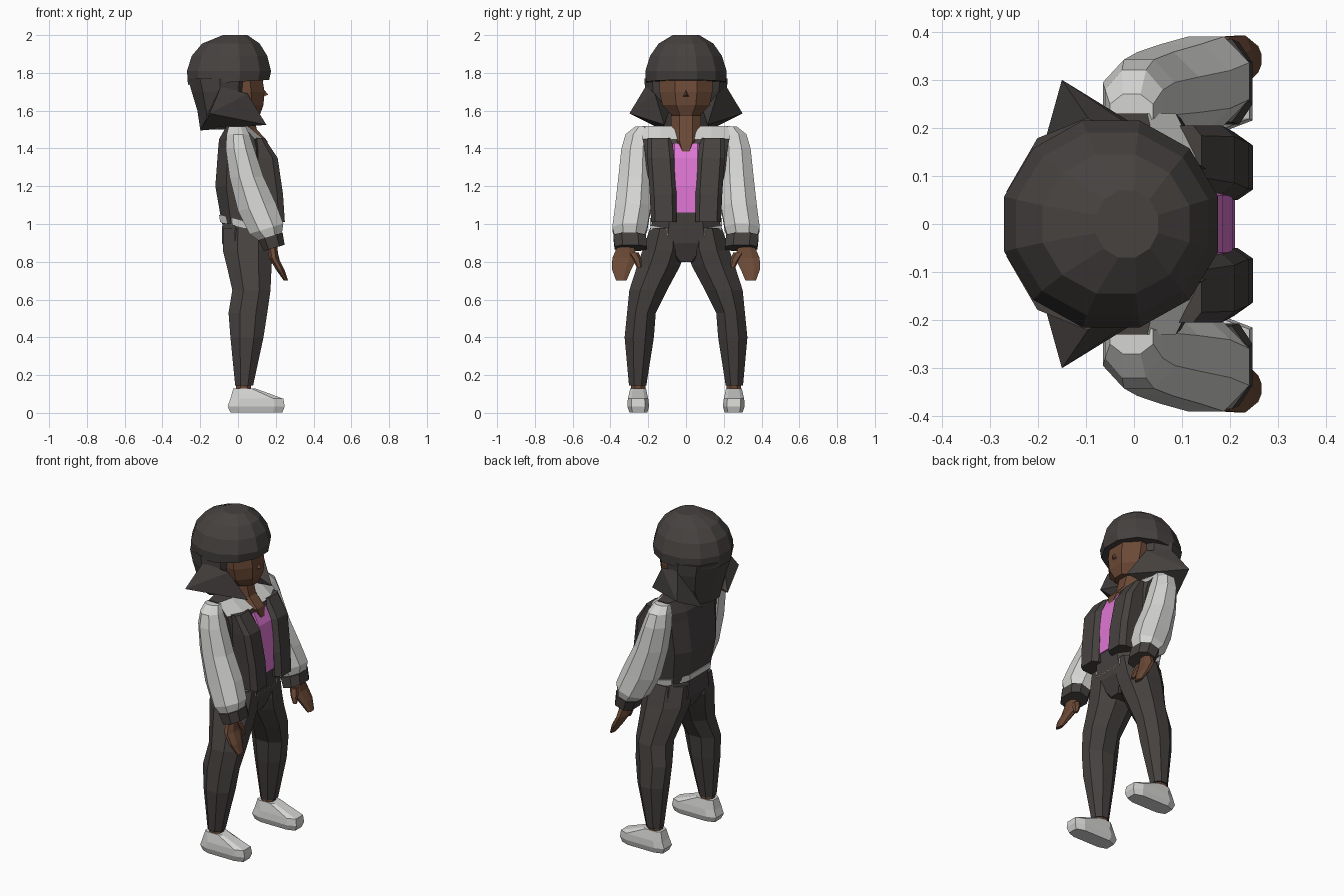
import bpy, bmesh, math


def colour(name, rgb):
    m = bpy.data.materials.new(name)
    m.diffuse_color = (*rgb, 1)
    return m


CHARCOAL = colour("charcoal", (0.061, 0.054, 0.051))
LIGHT = colour("light_grey", (0.66, 0.66, 0.645))
SKIN = colour("brown_skin", (0.147, 0.067, 0.037))
PINK = colour("pink", (0.73, 0.18, 0.65))


def finish(name, bm, mats):
    bmesh.ops.recalc_face_normals(bm, faces=bm.faces[:])
    me = bpy.data.meshes.new(name)
    bm.to_mesh(me)
    bm.free()
    for m in mats:
        me.materials.append(m)
    ob = bpy.data.objects.new(name, me)
    bpy.context.collection.objects.link(ob)
    return ob


def mirror(ob):
    # the figure faces +x, so its sides mirror across y
    mod = ob.modifiers.new("mirror", 'MIRROR')
    mod.use_axis = (False, True, False)
    return ob


def loft(name, rings, mat, n=8, p=1.0, pair=False, extra=None):
    """Rings are (x0, x1, y0, y1, z, slope); p below 1 squares the section."""
    bm = bmesh.new()
    loops = []
    top = abs(math.cos(math.pi / n)) ** p
    for r in rings:
        x0, x1, y0, y1, z = r[:5]
        slope = r[5] if len(r) > 5 else 0
        loop = []
        for i in range(n):
            a = 2 * math.pi * (i + 0.5) / n
            c, s = math.cos(a), math.sin(a)
            u = math.copysign(abs(c) ** p, c) / top
            v = math.copysign(abs(s) ** p, s) / top
            dx = u * (x1 - x0) / 2
            loop.append(bm.verts.new(((x0 + x1) / 2 + dx,
                                      (y0 + y1) / 2 + v * (y1 - y0) / 2, z + slope * dx)))
        loops.append(loop)
    for a, b in zip(loops, loops[1:]):
        for i in range(n):
            j = (i + 1) % n
            bm.faces.new((a[i], a[j], b[j], b[i]))
    bm.faces.new(loops[0])
    bm.faces.new(loops[-1])
    ob = finish(name, bm, [mat] + ([extra] if extra else []))
    return mirror(ob) if pair else ob


def centred(rows):
    return [(x0, x1, -y, y, z, *s) for x0, x1, y, z, *s in rows]


def hull(name, pts, mat, pair=False):
    bm = bmesh.new()
    for q in pts:
        bm.verts.new(q)
    bmesh.ops.convex_hull(bm, input=bm.verts[:])
    ob = finish(name, bm, [mat])
    return mirror(ob) if pair else ob


# Hair: rounded cap, hanging back and flared side points
loft("hair_cap", centred([
    (-0.08, 0.05, 0.07, 2.0), (-0.19, 0.115, 0.145, 1.955), (-0.245, 0.155, 0.19, 1.89),
    (-0.27, 0.175, 0.215, 1.81), (-0.265, 0.165, 0.212, 1.75, 0.06)]), CHARCOAL, n=12)
loft("hair_back", centred([
    (-0.265, 0.07, 0.21, 1.77), (-0.245, 0.06, 0.205, 1.7),
    (-0.215, 0.03, 0.18, 1.6), (-0.2, 0.0, 0.13, 1.5)]), CHARCOAL, n=10)
hull("hair_flare", [(-0.15, 0.3, 1.585), (-0.09, 0.212, 1.73), (0.15, 0.115, 1.525),
                    (-0.2, 0.12, 1.495), (0.05, 0.165, 1.69), (0.0, 0.09, 1.6)],
     CHARCOAL, pair=True)

# Head, nose and neck
loft("head", centred([
    (-0.1, 0.125, 0.14, 1.8), (-0.1, 0.14, 0.14, 1.7), (-0.08, 0.135, 0.125, 1.63),
    (-0.05, 0.115, 0.075, 1.575)]), SKIN)
hull("nose", [(0.13, 0, 1.72), (0.13, 0.022, 1.672), (0.13, -0.022, 1.672),
              (0.16, 0, 1.685)], SKIN)
loft("neck", centred([
    (-0.06, 0.07, 0.08, 1.62), (-0.06, 0.1, 0.08, 1.5), (-0.05, 0.155, 0.085, 1.44),
    (-0.05, 0.17, 0.04, 1.38)]), SKIN)

# Jacket body with pale front shoulder slopes
jacket = loft("jacket_body", centred([
    (-0.085, 0.15, 0.18, 1.0), (-0.12, 0.16, 0.2, 1.2), (-0.105, 0.15, 0.22, 1.4),
    (-0.1, 0.135, 0.23, 1.45), (-0.06, 0.05, 0.23, 1.52)]),
    CHARCOAL, p=0.6, extra=LIGHT)
for f in jacket.data.polygons:
    if f.center.z > 1.46 and f.normal.x > 0.2:
        f.material_index = 1
loft("jacket_front", [
    (0.05, 0.248, 0.05, 0.185, 1.01), (0.05, 0.238, 0.05, 0.192, 1.16),
    (0.04, 0.21, 0.062, 0.205, 1.35), (0.04, 0.14, 0.075, 0.205, 1.455)],
    CHARCOAL, p=0.45, pair=True)
loft("jacket_hem", centred([
    (-0.095, 0.19, 0.185, 0.975, -0.25), (-0.1, 0.19, 0.19, 1.012, -0.25)]), LIGHT, p=0.7)
loft("shirt", centred([
    (0.0, 0.21, 0.085, 1.06), (0.0, 0.205, 0.085, 1.2), (0.0, 0.185, 0.085, 1.35),
    (0.0, 0.15, 0.085, 1.425)]), PINK, p=0.4)

# Sleeves, cuffs, hands
loft("sleeve", [
    (-0.05, 0.04, 0.2, 0.27, 1.515), (-0.06, 0.06, 0.18, 0.32, 1.475),
    (-0.065, 0.085, 0.18, 0.342, 1.4), (-0.045, 0.135, 0.18, 0.358, 1.25),
    (0.0, 0.2, 0.185, 0.375, 1.09, 0.2), (0.06, 0.24, 0.205, 0.39, 0.975, 0.3),
    (0.11, 0.232, 0.22, 0.378, 0.93, 0.3)], LIGHT, pair=True)
loft("cuff", [
    (0.108, 0.236, 0.212, 0.385, 0.935, 0.3), (0.135, 0.247, 0.207, 0.378, 0.873, 0.3)],
    CHARCOAL, p=0.8, pair=True)
loft("hand", [
    (0.15, 0.205, 0.28, 0.355, 0.9), (0.165, 0.215, 0.26, 0.39, 0.82),
    (0.2, 0.245, 0.29, 0.392, 0.76), (0.243, 0.265, 0.315, 0.37, 0.7)], SKIN, pair=True)
loft("thumb", [
    (0.165, 0.21, 0.255, 0.31, 0.85), (0.185, 0.22, 0.238, 0.28, 0.81),
    (0.205, 0.225, 0.236, 0.258, 0.77)], SKIN, n=6, pair=True)

# Trousers: hips and two legs
loft("hips", centred([
    (-0.07, 0.205, 0.165, 1.075), (-0.085, 0.195, 0.185, 0.98),
    (-0.085, 0.185, 0.205, 0.9), (-0.03, 0.14, 0.06, 0.8)]), CHARCOAL, p=0.8)
loft("trouser_leg", [
    (-0.08, 0.19, 0.01, 0.19, 0.98), (-0.08, 0.185, 0.005, 0.23, 0.86),
    (-0.06, 0.178, 0.03, 0.258, 0.78), (-0.03, 0.172, 0.1, 0.3, 0.65),
    (-0.05, 0.155, 0.16, 0.312, 0.53), (-0.04, 0.135, 0.17, 0.325, 0.4),
    (-0.015, 0.08, 0.21, 0.302, 0.145)], CHARCOAL, pair=True)

# Ankles and shoes
loft("ankle", [
    (-0.01, 0.07, 0.215, 0.292, 0.16), (-0.01, 0.07, 0.215, 0.292, 0.1)], SKIN, pair=True)
loft("shoe", [
    (-0.04, 0.235, 0.205, 0.3, 0.002), (-0.055, 0.247, 0.195, 0.31, 0.035),
    (-0.04, 0.24, 0.2, 0.308, 0.075), (-0.025, 0.09, 0.212, 0.295, 0.13)],
    LIGHT, p=0.5, pair=True)
